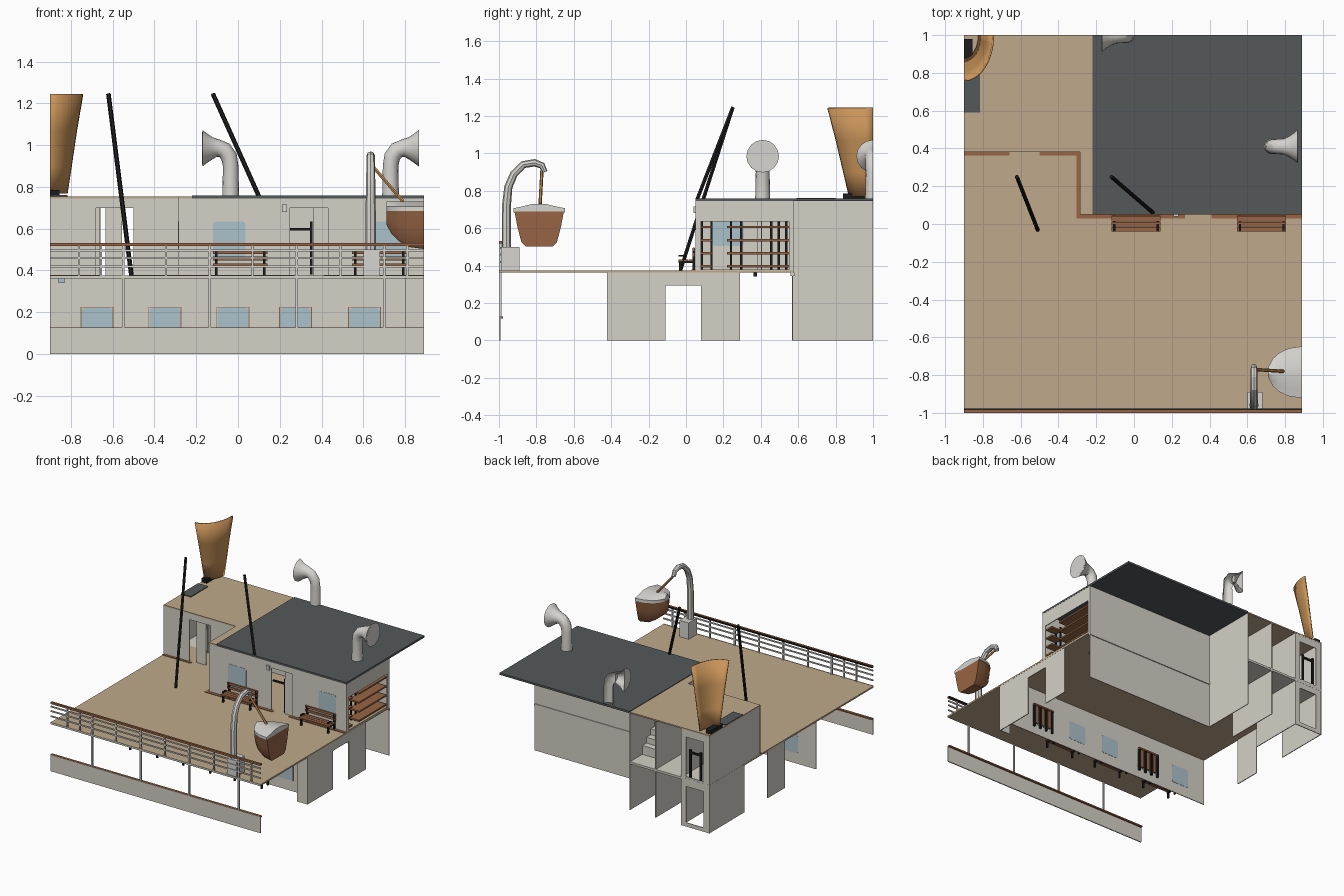
import bpy, bmesh, math
from mathutils import Vector

cube = bpy.data.objects.get("Cube")
if cube:
    bpy.data.objects.remove(cube, do_unlink=True)


def material(name, rgb):
    m = bpy.data.materials.new(name)
    m.use_nodes = True
    m.diffuse_color = (*rgb, 1)
    m.node_tree.nodes["Principled BSDF"].inputs["Base Color"].default_value = (*rgb, 1)
    return m


WALL = material("wall grey", (0.66, 0.635, 0.57))
METAL = material("light grey metal", (0.68, 0.665, 0.63))
DECK = material("tan decking", (0.52, 0.40, 0.26))
ROOF = material("dark slate", (0.09, 0.099, 0.102))
WOOD = material("brown wood", (0.31, 0.13, 0.058))
COPPER = material("copper orange", (0.58, 0.295, 0.10))
BLACK = material("black iron", (0.012, 0.012, 0.012))
GLASS = material("pale blue glass", (0.41, 0.54, 0.60))


def finish(name, bm, mat, smooth=False):
    bmesh.ops.recalc_face_normals(bm, faces=bm.faces)
    me = bpy.data.meshes.new(name)
    bm.to_mesh(me)
    bm.free()
    me.materials.append(mat)
    ob = bpy.data.objects.new(name, me)
    bpy.context.scene.collection.objects.link(ob)
    if smooth:
        bpy.ops.object.select_all(action='DESELECT')
        ob.select_set(True)
        bpy.context.view_layer.objects.active = ob
        bpy.ops.object.shade_smooth_by_angle()
    return ob


def boxes(name, mat, *specs):
    """Each spec is x0, x1, y0, y1, z0, z1."""
    bm = bmesh.new()
    for x0, x1, y0, y1, z0, z1 in specs:
        for v in bmesh.ops.create_cube(bm, size=1)["verts"]:
            v.co = ((x0 + x1) / 2 + v.co.x * (x1 - x0), (y0 + y1) / 2 + v.co.y * (y1 - y0),
                    (z0 + z1) / 2 + v.co.z * (z1 - z0))
    return finish(name, bm, mat)


def slab(axis, pos, a0, a1, z0, z1, t=0.006):
    """Upright panel spec: axis 'y' faces front and back, 'x' faces the sides."""
    return (a0, a1, pos - t / 2, pos + t / 2, z0, z1) if axis == 'y' else (pos - t / 2, pos + t / 2, a0, a1, z0, z1)


def wall(name, axis, pos, a0, a1, z0, z1, holes=()):
    """Wall with openings given as start, end, bottom, top, in order."""
    out, a = [], a0
    for h0, h1, b, t in holes:
        if h0 > a:
            out.append(slab(axis, pos, a, h0, z0, z1))
        if b > z0:
            out.append(slab(axis, pos, h0, h1, z0, b))
        out.append(slab(axis, pos, h0, h1, t, z1))
        a = h1
    if a < a1:
        out.append(slab(axis, pos, a, a1, z0, z1))
    return boxes(name, WALL, *out)


def loft(name, rings, mat, closed=True, cap=True, cut_y=None):
    bm = bmesh.new()
    vs = [[bm.verts.new(p) for p in r] for r in rings]
    n = len(vs[0])
    for a, b in zip(vs, vs[1:]):
        for i in range(n if closed else n - 1):
            j = (i + 1) % n
            bm.faces.new((a[i], a[j], b[j], b[i]))
    if cap:
        bm.faces.new(vs[0])
        bm.faces.new(vs[-1])
    if cut_y is not None:
        bmesh.ops.bisect_plane(bm, geom=bm.verts[:] + bm.edges[:] + bm.faces[:], plane_co=(0, cut_y, 0),
                               plane_no=(0, 1, 0), clear_outer=True)
    return finish(name, bm, mat, smooth=True)


def sweep(name, pts, radii, mat, side, n=12, **kw):
    """Round tube through points lying in the plane perpendicular to side."""
    pts, side, rings = [Vector(p) for p in pts], Vector(side), []
    for i, p in enumerate(pts):
        t = (pts[min(i + 1, len(pts) - 1)] - pts[max(i - 1, 0)]).normalized()
        s = (side - t * side.dot(t)).normalized()
        u = t.cross(s)
        rings.append([p + radii[i] * (s * math.cos(k * math.tau / n) + u * math.sin(k * math.tau / n))
                      for k in range(n)])
    return loft(name, rings, mat, **kw)


def window(name, axis, pos, a0, a1, z0, z1):
    """Rounded pane showing on both sides of a wall."""
    ob = boxes(name, GLASS, slab(axis, pos, a0, a1, z0, z1, 0.0095))
    bm = bmesh.new()
    bm.from_mesh(ob.data)
    k = 1 if axis == 'y' else 0
    es = [e for e in bm.edges if abs(e.verts[0].co[k] - e.verts[1].co[k]) > 0.005]
    bmesh.ops.bevel(bm, geom=es, offset=0.015, segments=2, affect='EDGES', profile=0.5)
    bm.to_mesh(ob.data)
    bm.free()


def bench(name, cx, yb, z):
    """Slatted bench facing the front, with its back at yb."""
    def s(x0, x1, a, b, z0, z1):
        return (cx + x0, cx + x1, yb - b, yb - a, z + z0, z + z1)
    h = 0.13
    boxes(name + "_slats", WOOD, *[s(-h, h, a, a + 0.023, 0.05, 0.06) for a in (0.014, 0.04, 0.066)],
          *[s(-h, h, 0.004, 0.012, b, b + 0.018) for b in (0.075, 0.105)])
    boxes(name + "_frame", BLACK, *[q for x in (-h + 0.01, h - 0.02) for q in (
        s(x, x + 0.012, 0.002, 0.014, 0, 0.12), s(x, x + 0.012, 0.075, 0.087, 0, 0.05),
        s(x, x + 0.012, 0.002, 0.09, 0.04, 0.05), s(x, x + 0.012, 0.05, 0.09, 0.075, 0.083))])


L, R = -0.9, 0.89
FRONT = -0.30   # set-back front wall of the lower storey

# Decks and roofs
boxes("main_deck", DECK, (L, R, -0.996, 0.57, 0.362, 0.374), (L, -0.22, 0.57, 0.6, 0.362, 0.374))
boxes("deck_edge", WALL, (L, R, -1, -0.996, 0.362, 0.376))
boxes("tan_roof", DECK, (L, -0.22, 0.38, 1, 0.745, 0.755), (-0.285, -0.22, 0.05, 0.38, 0.745, 0.755))
boxes("slate_roof", ROOF, (-0.22, R, 0.05, 1, 0.745, 0.76))
boxes("roof_hatch", ROOF, (L, -0.815, 0.59, 0.8, 0.755, 0.761))
boxes("rear_landing", WALL, (L, -0.22, 0.57, 1, 0.355, 0.372))

# Lower storey
wall("lower_front_wall", 'y', FRONT, L, R, 0, 0.362)
wall("lower_front_pier", 'y', -0.42, 0.80, R, 0, 0.362)
wall("lower_side_wall", 'x', R - 0.004, -0.423, 0.29, 0, 0.362, [(-0.11, 0.08, 0, 0.295)])
wall("lower_far_wall", 'x', L + 0.004, 0.08, 0.29, 0, 0.362)
boxes("deck_lamps", BLACK, *[(x, x + 0.02, 0.36, 0.38, 0.342, 0.362) for x in (-0.7, -0.42, -0.14, 0.14, 0.42, 0.7)])
boxes("wall_box", GLASS, (-0.86, -0.83, FRONT - 0.012, FRONT, 0.34, 0.362))
for i, x in enumerate((-0.675, -0.35, -0.025, 0.275, 0.605)):
    window(f"lower_window_{i}", 'y', FRONT, x - 0.074, x + 0.074, 0.08, 0.222)
    boxes(f"lower_window_frame_{i}", WOOD, *[(x + a, x + b, FRONT - 0.008, FRONT, c, d) for a, b, c, d in (
        (-0.079, -0.075, 0.08, 0.226), (0.075, 0.079, 0.08, 0.226), (-0.079, 0.079, 0.222, 0.226))])

# Upright racks inside, behind two of the windows
for i, x in enumerate((-0.37, 0.605)):
    boxes(f"rack_posts_{i}", BLACK, *[(x + a, x + a + 0.014, FRONT + 0.012, FRONT + 0.026, 0.05, 0.22)
                                      for a in (-0.09, -0.035, 0.02, 0.076)])
    boxes(f"rack_slats_{i}", WOOD, (x - 0.09, x + 0.09, FRONT + 0.01, FRONT + 0.03, 0.22, 0.232),
          *[(x + a, x + a + 0.025, FRONT + 0.012, FRONT + 0.022, 0.08, 0.22) for a in (-0.068, -0.01, 0.045)])

# Upper storey and rear wall
wall("upper_front_wall", 'y', 0.055, -0.285, R, 0.374, 0.745, [(0.25, 0.43, 0.374, 0.70)])
wall("upper_recess_wall", 'x', -0.282, 0.055, 0.38, 0.374, 0.745)
wall("upper_set_back_wall", 'y', 0.383, L, -0.282, 0.374, 0.745, [(-0.68, -0.5, 0.374, 0.70)])
wall("upper_side_wall", 'x', R - 0.004, 0.055, 0.57, 0.374, 0.745, [(0.08, 0.55, 0.38, 0.635)])
wall("rear_wall_lower", 'y', 0.57, -0.22, R, 0, 0.345)
wall("rear_wall_upper", 'y', 0.572, -0.22, R, 0.362, 0.745)
boxes("rear_ledge", WALL, (-0.22, R, 0.56, 0.58, 0.345, 0.362))
boxes("door_leaf", WALL, (0.36, 0.43, 0.06, 0.066, 0.374, 0.70), (-0.635, -0.555, 0.40, 0.406, 0.374, 0.70))
boxes("door_ironwork", BLACK, (0.345, 0.357, 0.066, 0.078, 0.38, 0.635), (0.25, 0.35, 0.066, 0.078, 0.592, 0.604))
boxes("wall_lamp", METAL, (0.21, 0.235, 0.04, 0.055, 0.68, 0.715))
window("upper_window_a", 'y', 0.055, -0.12, 0.035, 0.45, 0.635)
window("upper_window_b", 'y', 0.055, 0.65, 0.80, 0.45, 0.635)
window("recess_window", 'x', -0.282, 0.14, 0.31, 0.505, 0.635)
boxes("skirting", WOOD, (L, -0.66, 0.362, 0.38, 0.374, 0.378), (-0.5, -0.285, 0.362, 0.38, 0.374, 0.378),
      (-0.305, -0.285, 0.03, 0.38, 0.374, 0.378), (-0.285, 0.27, 0.03, 0.052, 0.374, 0.378),
      (0.41, R, 0.03, 0.052, 0.374, 0.378))

# Rear bays with partitions, stairs and ladder
for i, x in enumerate((-0.22, -0.44, -0.66)):
    wall(f"bay_partition_{i}", 'x', x, 0.57, 1, 0, 0.745)
wall("bay_side_lower", 'x', L + 0.004, 0.57, 1, 0, 0.355)
wall("bay_side_upper", 'x', L + 0.004, 0.383, 1, 0.372, 0.745)
wall("bay_rear_lower", 'y', 0.996, L, -0.66, 0, 0.355, [(-0.85, -0.70, 0.03, 0.31)])
wall("bay_rear_upper", 'y', 0.996, L, -0.66, 0.372, 0.745, [(-0.85, -0.70, 0.385, 0.69)])
boxes("bay_ladder", BLACK, (-0.83, -0.815, 0.985, 0.997, 0.385, 0.6), (-0.74, -0.725, 0.985, 0.997, 0.385, 0.6),
      (-0.83, -0.725, 0.985, 0.997, 0.57, 0.585))
boxes("rear_stairs", WALL, *[(-0.44, -0.22, 0.60 + i * 0.05, 0.65 + i * 0.05, 0.372, 0.62 - i * 0.045) for i in range(5)])

# Shelf in the side opening
boxes("shelf_planks", WOOD, *[(0.79, 0.88, y0, y1, z, z + 0.012) for z in (0.39, 0.46, 0.53, 0.60)
                              for y0, y1 in ((0.22, 0.55), (0.08, 0.14))])
boxes("shelf_posts", BLACK, *[(0.79, 0.80, y, y + 0.012, 0.374, 0.635)
                              for y in (0.08, 0.13, 0.235, 0.29, 0.45, 0.49, 0.53)])

# Front bulwark, posts and railing
boxes("bulwark", WALL, (L, R, -1, -0.992, 0, 0.126))
boxes("bulwark_cap", WOOD, (L, R, -0.997, -0.978, 0.118, 0.128))
boxes("deck_posts", METAL, *[(x - 0.006, x + 0.006, -0.998, -0.986, 0.126, 0.52) for x in (-0.55, -0.135, 0.28, 0.70)])
boxes("rail_posts", METAL, *[(x - 0.005, x + 0.005, -0.997, -0.987, 0.374, 0.52)
                             for x in (-0.76, -0.655, -0.345, 0.07, 0.49, 0.81)])
boxes("rail_bars", METAL, *[(L, R, -0.996, -0.988, z, z + 0.01) for z in (0.415, 0.455, 0.49)])
boxes("top_rail", WOOD, (L, R, -1, -0.985, 0.518, 0.532))
boxes("rail_backing", BLACK, (L, R, -0.985, -0.978, 0.519, 0.529))

# Benches on the deck and below it
for i, x in enumerate((0.01, 0.675)):
    bench(f"deck_bench_{i}", x, 0.05, 0.374)
for i, x in enumerate((-0.53, -0.08, 0.36)):
    bench(f"lower_bench_{i}", x, FRONT - 0.01, 0)

# Slanted poles
for name, a, b in (("long_pole", (-0.51, -0.03, 0.374), (-0.62, 0.25, 1.245)),
                   ("short_pole", (0.10, 0.06, 0.755), (-0.12, 0.25, 1.245))):
    sweep(name, [a, b], [0.011, 0.011], BLACK, (1, 0, 0), n=6)


# Cowl vents: pillar bending into a hollow flared mouth
def vent(name, x, y, d, cut=None):
    path = [(0, 0.76), (0, 0.90), (0.008, 0.945), (0.03, 0.975), (0.06, 0.985), (0.085, 0.985), (0.11, 0.985),
            (0.135, 0.985), (0.137, 0.985), (0.10, 0.985), (0.06, 0.985)]
    sweep(name, [(x + d * a, y, z) for a, z in path],
          [0.04, 0.037, 0.039, 0.04, 0.042, 0.052, 0.068, 0.087, 0.078, 0.05, 0.03], METAL, (0, 1, 0), n=16, cut_y=cut)


vent("side_vent", 0.73, 0.41, 1)
vent("rear_vent", -0.035, 0.998, -1, cut=1.0)

# Funnel segment on the roof corner
rings = [[(L + rx * math.cos(a), 1 - ry * math.sin(a), z) for a in [k * math.pi / 16 for k in range(9)]]
         for rx, ry, z in ((0.075, 0.12, 0.77), (0.095, 0.15, 0.9), (0.12, 0.19, 1.07), (0.15, 0.235, 1.245))]
funnel = loft("funnel", rings, COPPER, closed=False, cap=False)
funnel.modifiers.new("thickness", 'SOLIDIFY').thickness = 0.01
boxes("funnel_base", BLACK, (L, -0.855, 0.84, 0.98, 0.755, 0.785))

# Davit with hanging boat
boxes("davit_base", METAL, (0.60, 0.68, -0.99, -0.89, 0.374, 0.50))
sweep("davit_arm", [(0.635, y, z) for y, z in ((-0.96, 0.5), (-0.96, 0.72), (-0.95, 0.82), (-0.92, 0.89), (-0.87, 0.94),
      (-0.81, 0.95), (-0.77, 0.935), (-0.755, 0.90))], [0.025, 0.024, 0.022, 0.021, 0.02, 0.02, 0.018, 0.015],
      METAL, (1, 0, 0), n=8)
sweep("boat_rope", [(0.635, -0.77, 0.91), (0.79, -0.78, 0.73)], [0.009, 0.009], COPPER, (0, 1, 0), n=6)
stations = [(0.71, 0.025, 0.62), (0.735, 0.07, 0.575), (0.77, 0.10, 0.54), (0.82, 0.122, 0.512), (R, 0.132, 0.503)]
hull = [[(x, -0.785 + f * w, zb + g * (0.69 - zb)) for f, g in
         ((-1, 1), (-0.88, 0.55), (-0.72, 0.12), (-0.55, 0), (0.55, 0), (0.72, 0.12), (0.88, 0.55), (1, 1))]
        for x, w, zb in stations]
loft("boat_hull", hull, WOOD)
cover = [[(x, -0.785 + f * w * 1.04, 0.685 + g) for f, g in
          ((-1, 0), (-1, 0.022), (-0.7, 0.03), (-0.25, 0.045), (0.25, 0.045), (0.7, 0.03), (1, 0.022), (1, 0))]
         for x, w, zb in stations]
loft("boat_cover", cover, METAL)
